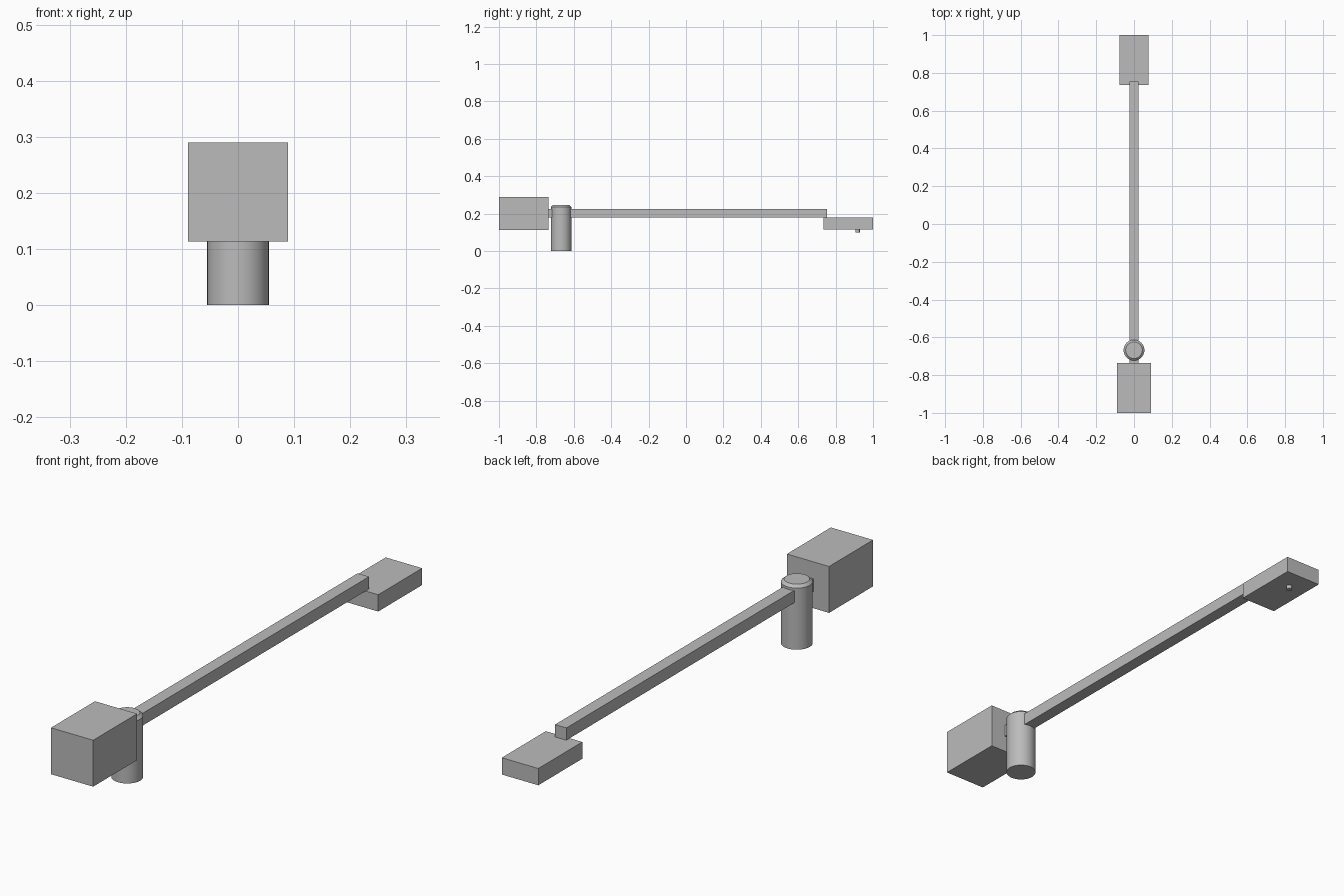
import bpy
import bmesh
from math import radians, cos, sin, tau

cube = bpy.data.objects.get("Cube")
if cube:
    bpy.data.objects.remove(cube, do_unlink=True)

grey = bpy.data.materials.new("plain grey")
grey.use_nodes = True
COLOUR = (0.5, 0.5, 0.5, 1)
grey.diffuse_color = COLOUR
grey.node_tree.nodes["Principled BSDF"].inputs["Base Color"].default_value = COLOUR


def add_object(name, bm):
    bmesh.ops.recalc_face_normals(bm, faces=bm.faces)
    mesh = bpy.data.meshes.new(name)
    bm.to_mesh(mesh)
    bm.free()
    mesh.materials.append(grey)
    obj = bpy.data.objects.new(name, mesh)
    bpy.context.collection.objects.link(obj)
    return obj


def box(name, half_width, y0, y1, z0, z1):
    bm = bmesh.new()
    bmesh.ops.create_cube(bm, size=1)
    bmesh.ops.scale(bm, vec=(2 * half_width, y1 - y0, z1 - z0), verts=bm.verts)
    bmesh.ops.translate(bm, vec=(0, (y0 + y1) / 2, (z0 + z1) / 2), verts=bm.verts)
    return add_object(name, bm)


def turned(name, y, profile, sides):
    """Closed round part from (radius, height) pairs, bottom to top."""
    bm = bmesh.new()
    rings = [[bm.verts.new((r * cos(tau * i / sides), y + r * sin(tau * i / sides), z))
              for i in range(sides)] for r, z in profile]
    for low, high in zip(rings, rings[1:]):
        for i in range(sides):
            j = (i + 1) % sides
            bm.faces.new((low[i], low[j], high[j], high[i]))
    bm.faces.new(rings[0])
    bm.faces.new(rings[-1])
    obj = add_object(name, bm)
    bpy.ops.object.select_all(action="DESELECT")
    obj.select_set(True)
    bpy.context.view_layer.objects.active = obj
    bpy.ops.object.shade_smooth_by_angle(angle=radians(30))
    return obj


# Bar with a block at each end
box("counterweight", 0.089, -1, -0.735, 0.113, 0.29)
box("arm", 0.024, -0.745, 0.755, 0.179, 0.226)
box("head_block", 0.077, 0.735, 1, 0.115, 0.179)

# Upright pivot with a chamfered cap, and the small tip under the head
turned("pivot_post", -0.668, [(0.055, 0), (0.055, 0.235), (0.044, 0.245)], 48)
turned("needle_tip", 0.918, [(0.011, 0.1), (0.011, 0.12)], 24)
